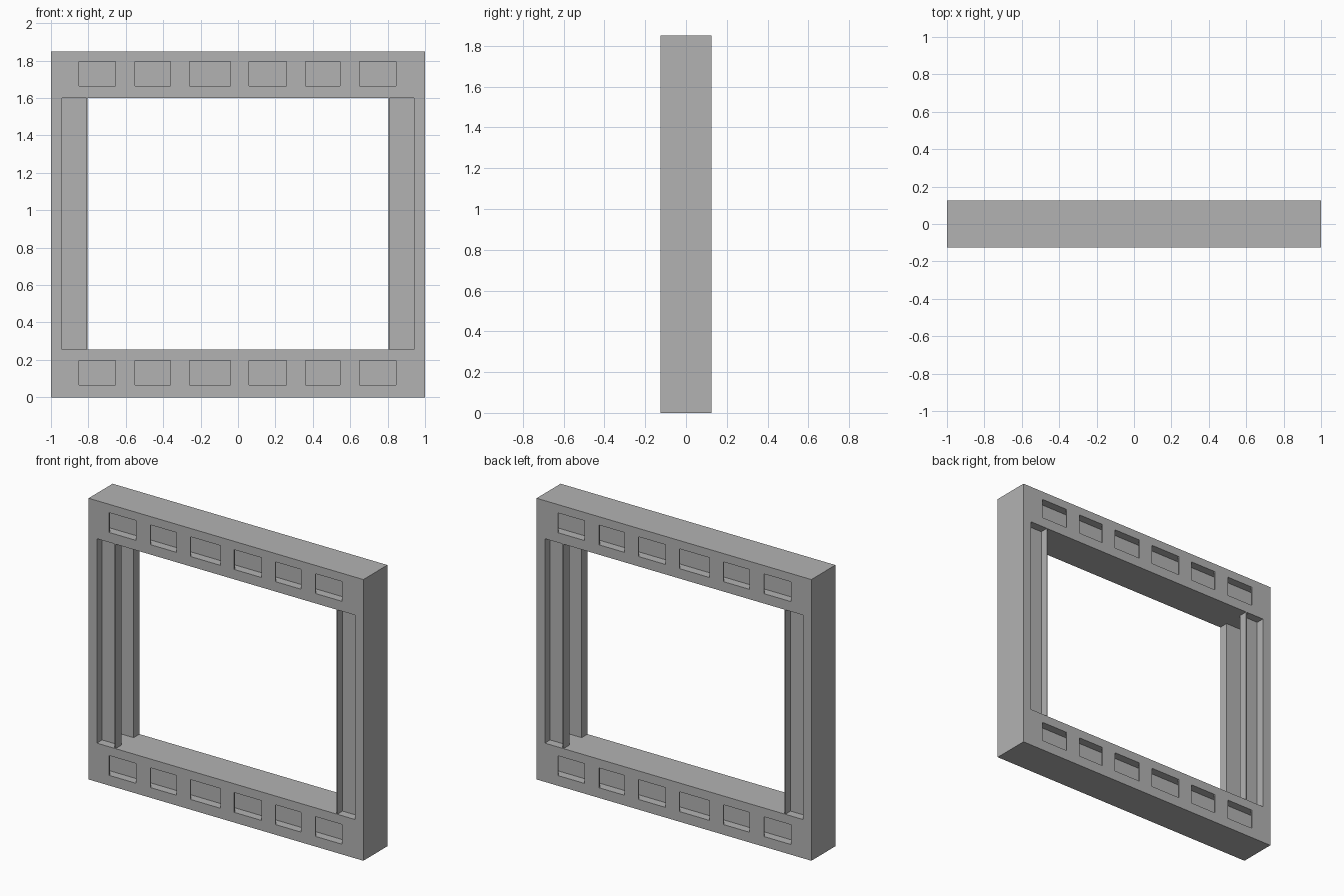
import bpy, bmesh

if "Cube" in bpy.data.objects:
    bpy.data.objects.remove(bpy.data.objects["Cube"])

W, H, D = 1.0, 1.85, 0.125      # half width, height, half depth
WALL = 0.94                     # inner side of the outer walls
INNER = 0.81                    # opening half width
WEB = 0.07                      # depth position of the recessed webs
BEAM = 0.255                    # beam height

steel = bpy.data.materials.new("plain grey")
steel.diffuse_color = (0.45, 0.45, 0.45, 1)
steel.use_nodes = True
steel.node_tree.nodes["Principled BSDF"].inputs["Base Color"].default_value = steel.diffuse_color


def extrude(name, profile, axis, a, b):
    """Extrude a closed 2D profile along x (profile in y, z) or z (profile in x, y)."""
    bm = bmesh.new()

    def place(p, t):
        return (t, p[0], p[1]) if axis == "x" else (p[0], p[1], t)

    face = bm.faces.new([bm.verts.new(place(p, a)) for p in profile])
    top = bmesh.ops.extrude_face_region(bm, geom=[face])["geom"]
    for v in top:
        if isinstance(v, bmesh.types.BMVert):
            v.co["xyz".index(axis)] = b
    bmesh.ops.recalc_face_normals(bm, faces=bm.faces)
    mesh = bpy.data.meshes.new(name)
    bm.to_mesh(mesh)
    bm.free()
    mesh.materials.append(steel)
    obj = bpy.data.objects.new(name, mesh)
    bpy.context.collection.objects.link(obj)
    return obj


def rect(a0, a1, b0, b1):
    return [(a0, b0), (a1, b0), (a1, b1), (a0, b1)]


# Outer side walls, full height
for s, side in ((-1, "left"), (1, "right")):
    extrude(side + "_side_wall", rect(*sorted((s * W, s * WALL)), -D, D), "z", 0, H)

# Edges of the closing plates along the beam grooves
plates = [(-WALL, -0.85), (-0.655, -0.55), (-0.36, -0.26), (-0.04, 0.06),
          (0.26, 0.36), (0.545, 0.65), (0.845, WALL)]

# Top and bottom beams with a groove on both faces, bridged by thin plates
for name, z0, z1, g0, g1 in (("bottom", 0, BEAM, 0.067, 0.197),
                             ("top", 1.60, H, 1.665, 1.795)):
    half = [(D, z0), (D, g0), (WEB, g0), (WEB, g1), (D, g1), (D, z1)]
    profile = half + [(-y, z) for y, z in reversed(half)]
    extrude(name + "_beam", profile, "x", -WALL, WALL)
    for s, face in ((-1, "front"), (1, "back")):
        for x0, x1 in plates:
            y0, y1 = sorted((s * D, s * (D - 0.008)))
            extrude(f"{name}_{face}_plate", rect(y0, y1, g0, g1), "x", x0, x1)

# Upright channels: a recessed web with a lip turned outward at the opening
T = 0.006
for sx, side in ((-1, "left"), (1, "right")):
    for sy, face in ((-1, "front"), (1, "back")):
        angle = [(WALL, WEB - T), (INNER - T, WEB - T), (INNER - T, D),
                 (INNER, D), (INNER, WEB), (WALL, WEB)]
        extrude(f"{side}_{face}_upright", [(sx * x, sy * y) for x, y in angle],
                "z", BEAM, 1.60)
